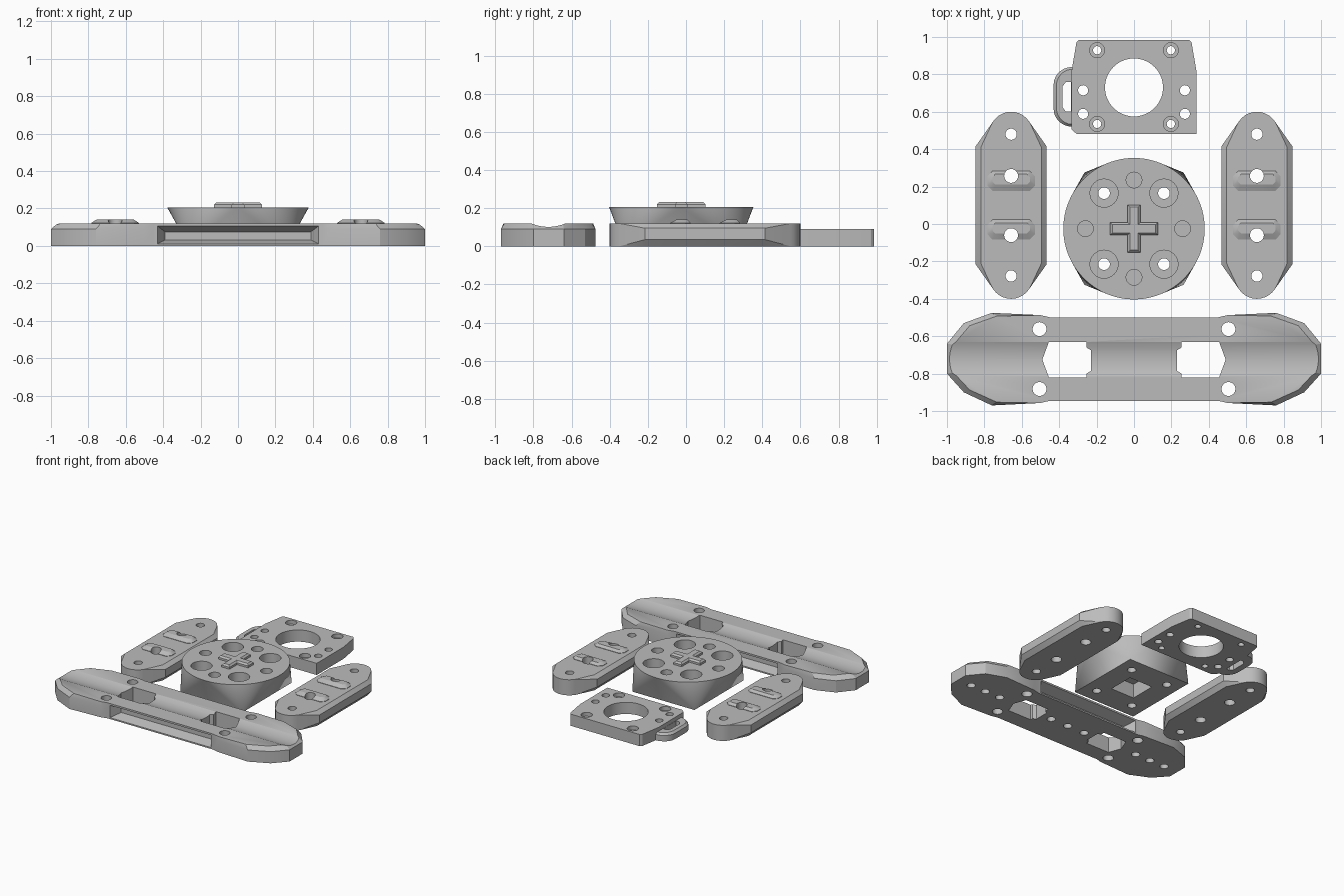
import bpy
import bmesh
from math import sin, cos, pi, radians
from mathutils import Vector

if "Cube" in bpy.data.objects:
    bpy.data.objects.remove(bpy.data.objects["Cube"])

grey = bpy.data.materials.new("mid grey")
grey.use_nodes = True
grey.diffuse_color = (0.5, 0.5, 0.5, 1)
grey.node_tree.nodes["Principled BSDF"].inputs["Base Color"].default_value = (0.5, 0.5, 0.5, 1)


def finish(bm, name):
    bmesh.ops.recalc_face_normals(bm, faces=bm.faces)
    mesh = bpy.data.meshes.new(name)
    bm.to_mesh(mesh)
    bm.free()
    mesh.materials.append(grey)
    obj = bpy.data.objects.new(name, mesh)
    bpy.context.collection.objects.link(obj)
    return obj


def loft(name, *layers):
    """Stack matching outlines, each given as (z, points)."""
    bm = bmesh.new()
    rings = [[bm.verts.new((x, y, z)) for x, y in pts] for z, pts in layers]
    n = len(rings[0])
    for low, high in zip(rings, rings[1:]):
        for i in range(n):
            j = (i + 1) % n
            bm.faces.new((low[i], low[j], high[j], high[i]))
    bm.faces.new(rings[0])
    bm.faces.new(rings[-1])
    return finish(bm, name)


def hull(name, points):
    bm = bmesh.new()
    for p in points:
        bm.verts.new(p)
    result = bmesh.ops.convex_hull(bm, input=bm.verts)
    loose = [v for v in result["geom_interior"] if isinstance(v, bmesh.types.BMVert)]
    bmesh.ops.delete(bm, geom=loose, context="VERTS")
    bmesh.ops.dissolve_limit(bm, angle_limit=radians(0.5), verts=bm.verts, edges=bm.edges)
    return finish(bm, name)


def circle(x, y, r, n=32):
    return [(x + r * cos(2 * pi * i / n), y + r * sin(2 * pi * i / n)) for i in range(n)]


def rect(x, y, hx, hy):
    return [(x - hx, y - hy), (x + hx, y - hy), (x + hx, y + hy), (x - hx, y + hy)]


def at(z, pts):
    return [(x, y, z) for x, y in pts]


def combine(obj, tool, operation="DIFFERENCE"):
    mod = obj.modifiers.new("bool", "BOOLEAN")
    mod.operation = operation
    mod.solver = "EXACT"
    mod.object = tool
    bpy.context.view_layer.objects.active = obj
    bpy.ops.object.modifier_apply(modifier=mod.name)
    bpy.data.objects.remove(tool)


def drill(obj, x, y, r, low=-0.1, high=0.4):
    pts = circle(x, y, r)
    combine(obj, loft("drill", (low, pts), (high, pts)))


def mirrored(half):
    return half + [(-x, y) for x, y in reversed(half)]


SIGNS = [(-1, -1), (-1, 1), (1, -1), (1, 1)]

# Long beam with bulging, chamfered ends
BY = -0.722
side = [(0.45, -0.945), (0.5, -0.957), (0.76, -0.97), (0.91, -0.9), (1, -0.8),
        (1, -0.64), (0.91, -0.53), (0.76, -0.475), (0.5, -0.487), (0.45, -0.499)]
outline = mirrored(side)
top = [(x * 0.965, BY + (y - BY) * 0.93) if abs(x) > 0.6 else (x, y) for x, y in outline]
beam = loft("long_beam", (0, outline), (0.09, outline), (0.12, top))

# Shallow rounded channel along the beam
groove = loft("groove", (-1.2, circle(0, 0, 0.236, 96)), (1.2, circle(0, 0, 0.236, 96)))
groove.rotation_euler = (0, pi / 2, 0)
groove.location = (0, BY, 0.338)
bpy.context.view_layer.update()
combine(beam, groove)

# Window openings, tapered side slots and holes of the beam
window = [(0.455, -0.63), (0.255, -0.63), (0.255, -0.66), (0.23, -0.675), (0.23, -0.785),
          (0.255, -0.8), (0.255, -0.82), (0.455, -0.82), (0.49, -0.725)]
for s in (-1, 1):
    pts = [(s * x, y) for x, y in window]
    combine(beam, loft("window", (-0.1, pts), (0.3, pts)))
    outer = [(x, BY + s * 0.23, z) for x in (-0.435, 0.435) for z in (0.009, 0.109)]
    inner = [(x, BY + s * 0.145, z) for x in (-0.39, 0.39) for z in (0.032, 0.075)]
    combine(beam, hull("slot", outer + inner))
for sx, sy in SIGNS:
    drill(beam, sx * 0.505, BY + sy * 0.16, 0.037)
for x in (-0.88, -0.75, -0.62, -0.15, 0, 0.15, 0.62, 0.75, 0.88):
    drill(beam, x, BY, 0.03, high=0.05)

# Pair of side bars with ridges
for s, name in ((1, "left"), (-1, "right")):
    cx, cy = s * 0.657, 0.1
    ends = circle(cx, cy + 0.385, 0.115) + circle(cx, cy - 0.385, 0.115)
    flat = ends + rect(cx, cy, 0.162, 0.31)
    points = at(0, flat) + at(0.12, flat)
    for z in (0.035, 0.095):
        points += at(z, rect(cx, cy, 0.19, 0.315))
    bar = hull(name + "_side_bar", points)
    for ry in (0.23, -0.03):
        base = rect(cx, ry, 0.127, 0.025) + rect(cx, ry, 0.1, 0.053)
        crest = rect(cx, ry + 0.008, 0.1, 0.012) + rect(cx, ry + 0.008, 0.085, 0.028)
        combine(bar, hull("ridge", at(0.11, base) + at(0.123, base) + at(0.14, crest)), "UNION")
    for hy, r in ((0.48, 0.03), (0.257, 0.037), (-0.06, 0.037), (-0.278, 0.03)):
        drill(bar, cx, hy, r)

# Round horn: a rectangular foot blending into a disc
DY = -0.025
horn = hull("round_horn", at(0, rect(0, DY, 0.265, 0.3)) + at(0.205, circle(0, DY, 0.378, 96)))
for sx, sy in SIGNS:
    drill(horn, sx * 0.16, DY + sy * 0.19, 0.075, low=0.12)
    drill(horn, sx * 0.16, DY + sy * 0.19, 0.031)
for x, y in ((0.26, 0), (-0.26, 0), (0, 0.26), (0, -0.26)):
    drill(horn, x, DY + y, 0.042, low=0.12)
socket = rect(0, DY, 0.1, 0.1)
combine(horn, loft("socket", (-0.1, socket), (0.11, socket)))


# Raised cross on the horn
def plus(length, w):
    return [(x, y + DY) for x, y in (
        (w, w), (w, length), (-w, length), (-w, w), (-length, w), (-length, -w),
        (-w, -w), (-w, -length), (w, -length), (w, -w), (length, -w), (length, w))]


loft("raised_cross", (0.2, plus(0.127, 0.034)), (0.22, plus(0.127, 0.034)),
     (0.232, plus(0.115, 0.022)))

# Mounting plate with a round opening and screw holes
plate_pts = mirrored([(0.305, 0.48), (0.335, 0.48), (0.335, 0.81), (0.308, 0.97), (0.295, 0.985)])
plate_pts[-1] = (-0.305, 0.48)
plate_pts[-2] = (-0.333, 0.505)
plate = loft("mounting_plate", (0, plate_pts), (0.09, plate_pts))
big = circle(0, 0.73, 0.155, 64)
combine(plate, loft("opening", (-0.1, big), (0.2, big)))
for sx, sy in SIGNS:
    px, py = sx * 0.197, 0.732 + sy * 0.197
    drill(plate, px, py, 0.04, low=0.06)
    drill(plate, px, py, 0.022)
    drill(plate, sx * 0.272, 0.652 + sy * 0.063, 0.027)

# Cable loop on the plate's side
TY = 0.68
arch = [(-0.33 - 0.1 * cos(a), TY + sign * (0.065 + 0.095 * sin(a)))
        for sign, steps in ((1, range(6, -1, -1)), (-1, range(7)))
        for a in [i * pi / 12 for i in steps]]
slim = [(-0.33 + (x + 0.33) * 0.85, TY + (y - TY) * 0.92) for x, y in arch]
loop = loft("cable_loop", (0, arch), (0.045, arch), (0.06, slim))
hole = hull("loop_slot", [(x, TY + sy * h, z) for x, h in ((-0.383, 0.055), (-0.365, 0.078), (-0.336, 0.078))
                          for sy in (-1, 1) for z in (-0.1, 0.2)])
combine(loop, hole)

# Smooth the round surfaces, keep the edges sharp
for obj in bpy.context.view_layer.objects:
    obj.select_set(obj.type == "MESH" and grey.name in obj.data.materials)
bpy.ops.object.shade_smooth_by_angle(angle=radians(25))
